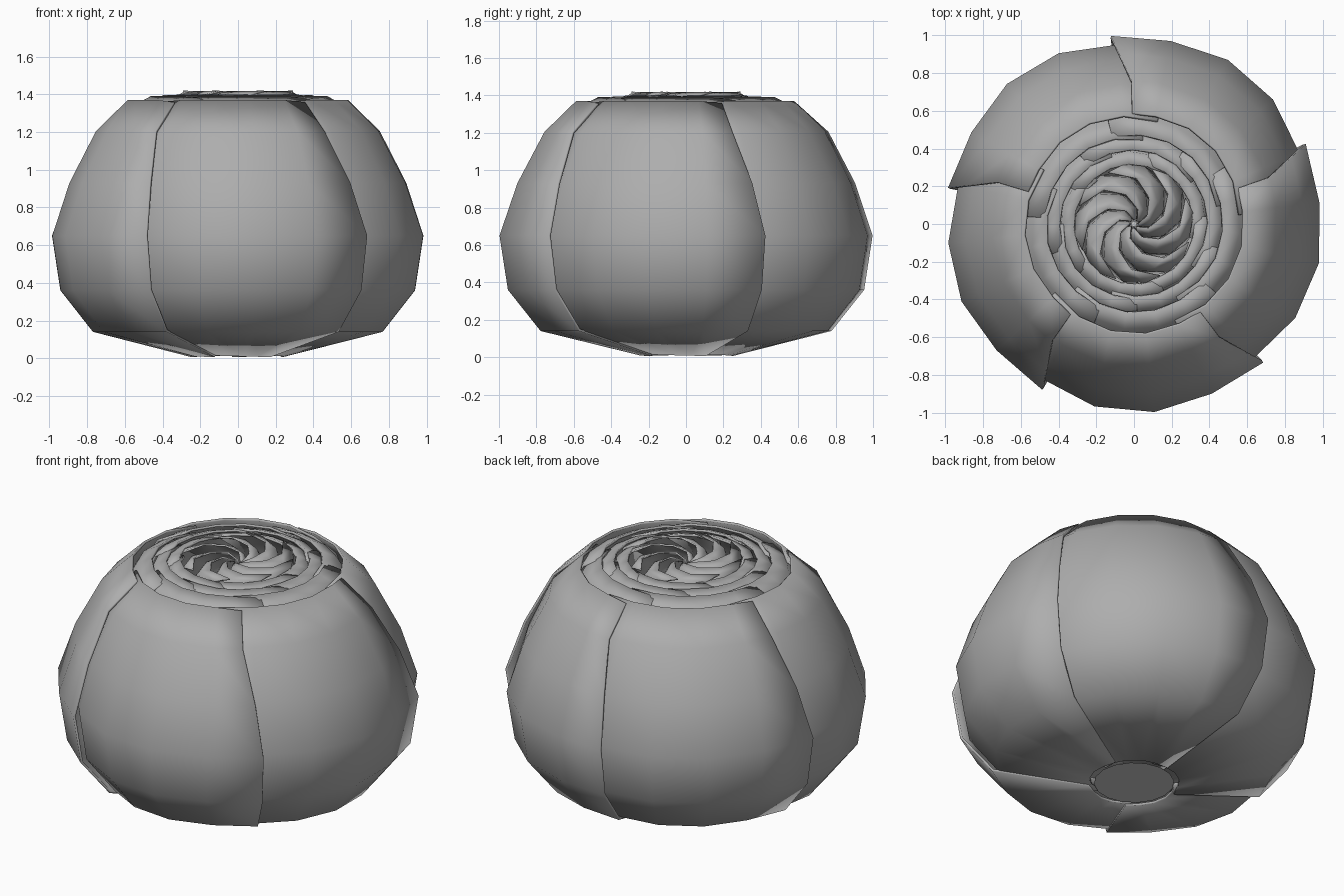
import bpy
from math import radians, cos, sin

if "Cube" in bpy.data.objects:
    bpy.data.objects.remove(bpy.data.objects["Cube"])

grey = bpy.data.materials.new("petal_grey")
grey.diffuse_color = (.42, .42, .42, 1)
grey.use_nodes = True
grey.node_tree.nodes["Principled BSDF"].inputs["Base Color"].default_value = grey.diffuse_color


def make_object(name, verts, faces, thickness=0):
    me = bpy.data.meshes.new(name)
    me.from_pydata(verts, [], faces)
    me.materials.append(grey)
    ob = bpy.data.objects.new(name, me)
    bpy.context.collection.objects.link(ob)
    bpy.context.view_layer.objects.active = ob
    ob.select_set(True)
    bpy.ops.object.shade_smooth_by_angle(angle=radians(60))
    ob.select_set(False)
    if thickness:
        mod = ob.modifiers.new("thickness", 'SOLIDIFY')
        mod.thickness = thickness
        mod.offset = -1
    return ob


def grid_faces(rows, cols):
    return [(r * cols + c, (r + 1) * cols + c, (r + 1) * cols + c + 1, r * cols + c + 1)
            for r in range(rows - 1) for c in range(cols - 1)]


def petal(name, start, profile, tuck, tuck_scale, narrow, step=18.4):
    """Cupped petal: leading edge outside, trailing edge tucked under its neighbour."""
    verts, cols, rows = [], len(tuck), len(profile)
    for i, (r, z) in enumerate(profile):
        for c in range(cols):
            a = radians(start - step * c - (narrow[i] if c == 0 else 0))
            f = 1 - (1 - tuck[c]) * tuck_scale[i]
            dz = -0.012 * (c in (0, cols - 1)) if i == rows - 1 else 0
            if i == 0:
                dz = 0.012 * c / cols
            verts.append((r * f * cos(a), r * f * sin(a), z + dz))
    return make_object(name, verts, grid_faces(rows, cols), 0.014)


# Outer ring of five petals; overlap is loose below and tighter near the rim
outer = [(.25, .006), (.78, .14), (.955, .36), (1.0, .65), (.905, .93), (.76, 1.205), (.59, 1.37)]
tuck = [1.005, .99, 1.003, .99, .955, .89]
narrow = [0, 0, 0, 0, 2, 6, 6]
for k in range(5):
    petal(f"outer_petal_{k + 1}", 97 + 72 * k, outer, tuck, [1, 1, 1, 1, .7, .4, .4], narrow)

# Inner rings, each a tighter shell closing in over the top
rings = [
    ("middle", 104, [(.17, .015), (.66, .17), (.86, .4), (.89, .65), (.8, .93), (.66, 1.19), (.57, 1.345), (.48, 1.39)]),
    ("inner", 128, [(.1, .03), (.52, .22), (.72, .45), (.75, .68), (.66, .95), (.54, 1.2), (.475, 1.365), (.40, 1.395)]),
    ("core", 150, [(.04, .05), (.36, .28), (.55, .5), (.58, .72), (.52, .98), (.43, 1.2), (.395, 1.375), (.325, 1.40)]),
]
inner_tuck = [1.0, .99, .985, .98, .955, .91]
for ring, start, prof in rings:
    for k in range(5):
        petal(f"{ring}_petal_{k + 1}", start + 72 * k, prof, inner_tuck, [1] * 7 + [.7], [0] * 8)

# Pinwheel of furled petals in the centre
path = [(.02, -40), (.08, -12), (.16, 16), (.24, 42), (.305, 72)]
section = [(0, 0, 1.395), (-16, .01, 1.375), (-36, 0, 1.30), (-48, -.02, 1.0)]
for k in range(8):
    verts = []
    for r, a in path:
        for turn, lift, z in section:
            rr = max(r + lift, .01)
            t = radians(a + turn + 45 * k)
            verts.append((rr * cos(t), rr * sin(t), z + .05 * r - .02 * (r < .05)))
    make_object(f"furled_petal_{k + 1}", verts, grid_faces(5, 4), 0.01)

# Flat base where the petals join
n = 16
base = [(.22 * cos(radians(i * 360 / n)), .22 * sin(radians(i * 360 / n)), .012) for i in range(n)]
disc = make_object("petal_base", base, [tuple(reversed(range(n)))])
disc.data.materials.clear()
